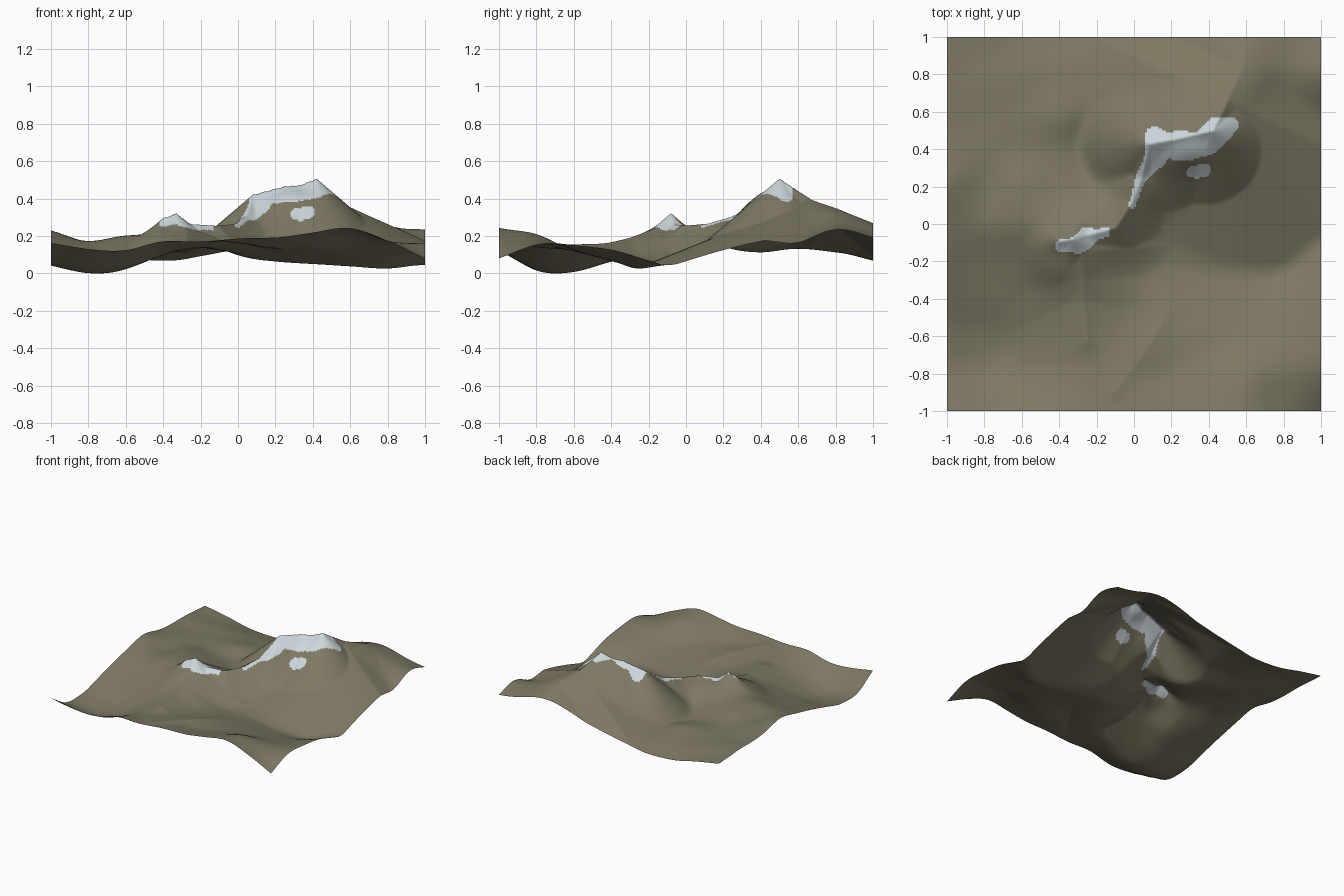
import bpy, bmesh, math

if "Cube" in bpy.data.objects:
    bpy.data.objects.remove(bpy.data.objects["Cube"])

N = 200  # terrain cells per side

# Survey heights in hundredths, rows from y=-1 to y=1, columns from x=-1 to x=1
SURVEY = [
    [18, 15.5, 15, 19.5, 19.5, 20.5, 21.5, 24.5, 26.5, 20, 10],
    [8, 4, 6, 13, 16.5, 18, 16.5, 19.5, 23, 19.5, 18],
    [7, 3, 4, 11, 15, 15, 14.5, 14, 15, 15.5, 17.5],
    [12, 9, 9, 14.5, 16, 13, 11, 10, 9, 10, 15],
    [17, 14, 16, 25, 20, 12, 9, 6.5, 4.5, 2.5, 9],
    [21.5, 19, 22.5, 25, 26, 21, 12, 7.5, 3.5, 1, 3.5],
    [25, 19, 22, 19, 17.5, 28, 25, 23, 13, 5.5, 4],
    [21.5, 19, 17.5, 15, 13, 23, 42, 43, 27, 13, 8.5],
    [20, 18, 17.5, 17, 15.5, 26, 37, 44, 35, 22.5, 18],
    [20, 17, 15, 14, 14, 18.5, 24, 30.5, 35, 27, 26],
    [18, 15, 10.5, 9.5, 10.5, 12.5, 14, 15.5, 18.5, 22, 21],
]

# Crest lines: side slope, then points (x, y, z)
CRESTS = [
    (.85, [(-.45, -.10, .27), (-.40, -.09, .32), (-.33, -.08, .345), (-.25, -.06, .285), (-.10, -.02, .28),
           (-.01, .12, .29), (.04, .25, .33), (.08, .43, .445), (.25, .46, .49), (.33, .48, .495),
           (.42, .50, .53), (.50, .66, .425)]),
    (.9, [(.42, .50, .53), (.50, .50, .46), (.58, .48, .37)]),
    (.4, [(.50, .66, .42), (.58, .83, .36), (.64, .92, .295), (.68, 1.0, .21)]),
    (.4, [(-.28, -.15, .27), (-.27, -.30, .21), (-.27, -.42, .185), (-.25, -.63, .178)]),
    (.3, [(-.10, -.90, .19), (.05, -.70, .175), (.16, -.52, .14)]),
]

# Snow patches as fat lines (x, y, radius)
SNOW = [
    [(.12, .455, .055), (.22, .42, .08), (.36, .42, .075), (.46, .50, .08), (.49, .52, .06)],
    [(.13, .40, .08), (.08, .32, .045), (.03, .20, .022), (-.02, .10, .016)],
    [(-.38, -.11, .035), (-.31, -.11, .05), (-.24, -.065, .05), (-.16, -.05, .024)],
    [(.30, .28, .02), (.37, .29, .042)],
]


def spline(p0, p1, p2, p3, t):
    return p1 + .5 * t * (p2 - p0 + t * (2 * p0 - 5 * p1 + 4 * p2 - p3 + t * (3 * (p1 - p2) + p3 - p0)))


def sample(row, u):
    i = min(int(u), len(row) - 2)
    a = row[i - 1] if i > 0 else 2 * row[0] - row[1]
    d = row[i + 2] if i + 2 < len(row) else 2 * row[-1] - row[-2]
    return spline(a, row[i], row[i + 1], d, u - i)


def along(x, y, line):
    """Distance to, and third value at, each segment of a line."""
    for a, b in zip(line, line[1:]):
        dx, dy = b[0] - a[0], b[1] - a[1]
        t = ((x - a[0]) * dx + (y - a[1]) * dy) / (dx * dx + dy * dy)
        t = max(0, min(1, t))
        yield math.hypot(x - a[0] - t * dx, y - a[1] - t * dy), a[2] + t * (b[2] - a[2])


def height(x, y):
    u, v = (x + 1) * 5, (y + 1) * 5
    z = sample([sample(row, u) for row in SURVEY], v) / 100
    # small diagonal gullies
    z += .005 * math.sin(9 * x - 6 * y + 2 * math.sin(4 * y)) * math.sin(5 * y + 3 * x)
    crest = max(h - slope * d for slope, line in CRESTS for d, h in along(x, y, line))
    k = .04  # soft join between slope and crest
    w = max(0, k - abs(z - crest)) / k
    return max(z, crest) + w * w * k * .25


def snowy(x, y):
    ragged = .008 * math.sin(38 * x + 9 * y) + .006 * math.sin(31 * y - 17 * x)
    return any(d < r + ragged for line in SNOW for d, r in along(x, y, line))


def material(name, colour):
    m = bpy.data.materials.new(name)
    m.diffuse_color = (*colour, 1)
    m.use_nodes = True
    m.node_tree.nodes["Principled BSDF"].inputs["Base Color"].default_value = m.diffuse_color
    return m


# Terrain sheet
bm = bmesh.new()
bmesh.ops.create_grid(bm, x_segments=N, y_segments=N, size=1)
for v in bm.verts:
    v.co.z = height(v.co.x, v.co.y)
low = min(v.co.z for v in bm.verts)
for v in bm.verts:
    v.co.z -= low

# Snow on the crests
for f in bm.faces:
    f.smooth = True
    c = f.calc_center_median()
    f.material_index = 1 if snowy(c.x, c.y) else 0

mesh = bpy.data.meshes.new("mountain_terrain")
bm.to_mesh(mesh)
bm.free()
mesh.materials.append(material("olive rock", (.21, .19, .125)))
mesh.materials.append(material("pale snow", (.60, .68, .71)))
terrain = bpy.data.objects.new("mountain_terrain", mesh)
bpy.context.collection.objects.link(terrain)
